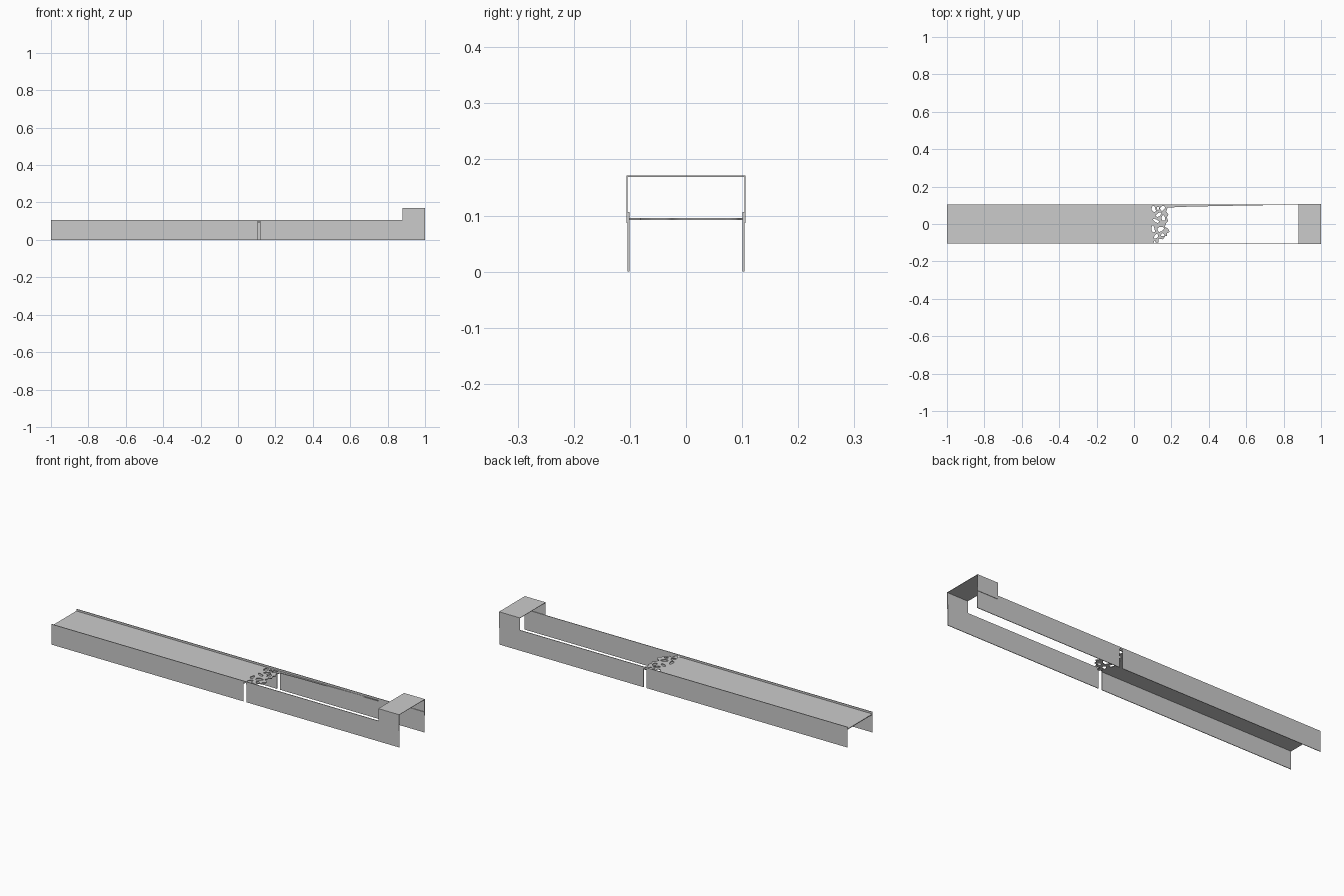
import bpy, bmesh, math
from mathutils import Vector

if "Cube" in bpy.data.objects:
    bpy.data.objects.remove(bpy.data.objects["Cube"])


def prism(name, points, push):
    """Flat outline extruded along a vector."""
    bm = bmesh.new()
    face = bm.faces.new([bm.verts.new(p) for p in points])
    out = bmesh.ops.extrude_face_region(bm, geom=[face], use_keep_orig=True)
    moved = [g for g in out["geom"] if isinstance(g, bmesh.types.BMVert)]
    bmesh.ops.translate(bm, verts=moved, vec=Vector(push))
    bmesh.ops.recalc_face_normals(bm, faces=bm.faces)
    me = bpy.data.meshes.new(name)
    bm.to_mesh(me)
    bm.free()
    ob = bpy.data.objects.new(name, me)
    bpy.context.collection.objects.link(ob)
    return ob


# Side walls, each with a narrow slot from the ground
WALL_TOP, SLOT_TOP, T = 0.106, 0.098, 0.003
for name, y, s in (("front_wall", -0.104, 0.112), ("back_wall", 0.101, 0.162)):
    a, b = s - 0.009, s + 0.009
    outline = [(-1, 0), (a, 0), (a, SLOT_TOP), (b, SLOT_TOP), (b, 0),
               (1, 0), (1, WALL_TOP), (-1, WALL_TOP)]
    prism(name, [(x, y, z) for x, z in outline], (0, T, 0))

# Raised open-ended cover at the right end
W, H, LOW, C = 0.106, 0.171, 0.087, 0.002
arch = [(-W, LOW), (-W, H), (W, H), (W, LOW),
        (W - C, LOW), (W - C, H - C), (-W + C, H - C), (-W + C, LOW)]
prism("end_cover", [(0.88, y, z) for y, z in arch], (0.12, 0, 0))

# Deck with a broken edge, a thin sliver along the back wall, and torn holes
edge = [(-1, -0.102), (0.105, -0.102), (0.11, -0.085), (0.118, -0.102),
        (0.13, -0.1), (0.132, -0.078), (0.155, -0.082), (0.165, -0.066),
        (0.178, -0.062), (0.175, -0.05), (0.19, -0.042), (0.182, -0.025),
        (0.165, -0.015), (0.172, 0.005), (0.183, 0.016), (0.175, 0.035),
        (0.184, 0.05), (0.172, 0.068), (0.18, 0.088), (0.3, 0.093),
        (0.55, 0.098), (0.8, 0.102), (-1, 0.102)]
holes = [(0.105, 0.08, 0.011, 0.018, 0.3), (0.152, 0.084, 0.015, 0.012, 0.8),
         (0.132, 0.05, 0.018, 0.009, 0.6), (0.157, 0.032, 0.01, 0.016, 0.1),
         (0.118, 0.017, 0.019, 0.008, -0.5), (0.102, -0.028, 0.009, 0.019, 0.2),
         (0.142, -0.028, 0.019, 0.013, 0.4), (0.118, -0.066, 0.015, 0.009, 0.9),
         (0.154, -0.058, 0.010, 0.008, 0.0), (0.128, 0.083, 0.006, 0.01, 0.0)]


def hole_outline(cx, cy, rx, ry, turn):
    pts = []
    for i in range(8):
        t = i * math.tau / 8
        k = 1 + 0.15 * math.sin(3 * t + cx * 100)
        x, y = rx * k * math.cos(t), ry * k * math.sin(t)
        pts.append((cx + x * math.cos(turn) - y * math.sin(turn),
                    cy + x * math.sin(turn) + y * math.cos(turn)))
    return pts


curve = bpy.data.curves.new("deck", "CURVE")
curve.dimensions = "2D"
curve.fill_mode = "BOTH"
curve.extrude = 0.002
for pts in [edge] + [hole_outline(*h) for h in holes]:
    sp = curve.splines.new("POLY")
    sp.points.add(len(pts) - 1)
    for p, (x, y) in zip(sp.points, pts):
        p.co = (x, y, 0, 1)
    sp.use_cyclic_u = True
deck = bpy.data.objects.new("deck", curve)
deck.location.z = 0.094
bpy.context.collection.objects.link(deck)
bpy.context.view_layer.objects.active = deck
deck.select_set(True)
bpy.ops.object.convert(target="MESH")
